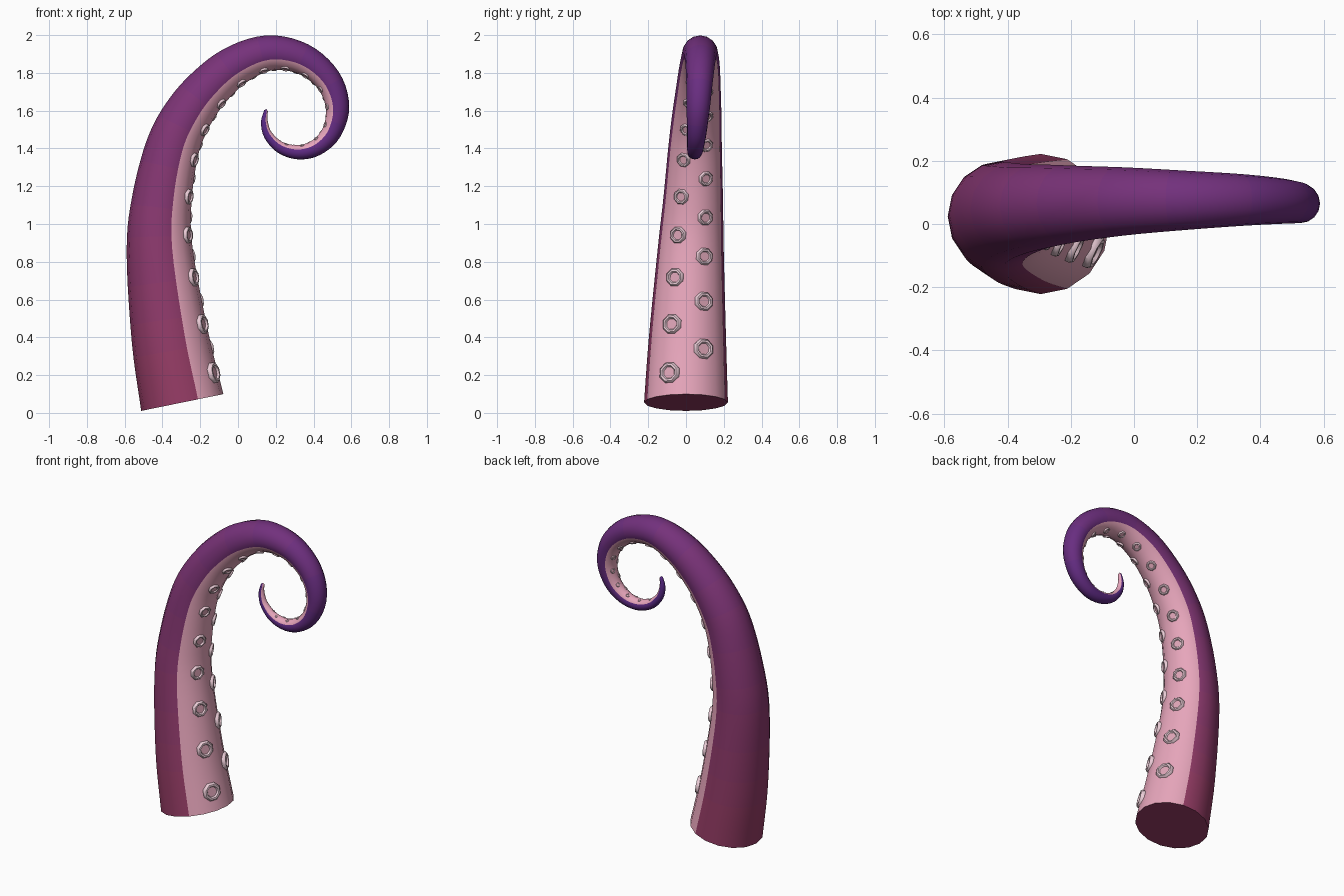
import bpy, bmesh, math
from mathutils import Vector

if "Cube" in bpy.data.objects:
    bpy.data.objects.remove(bpy.data.objects["Cube"])

# centre line: x, y, z, radius
PATH = [
    (-.295, 0, .055, .222), (-.36, .008, .40, .204), (-.415, .025, .86, .175),
    (-.403, .038, 1.13, .158), (-.348, .048, 1.40, .142), (-.27, .057, 1.57, .131),
    (-.165, .065, 1.71, .119), (-.02, .072, 1.835, .107), (.16, .075, 1.905, .094),
    (.34, .076, 1.875, .082), (.475, .072, 1.765, .071), (.527, .065, 1.62, .062),
    (.495, .057, 1.485, .052), (.415, .05, 1.405, .044), (.32, .046, 1.38, .038),
    (.225, .045, 1.405, .031), (.16, .045, 1.47, .024), (.14, .045, 1.54, .018),
    (.148, .045, 1.60, .010),
]
SIDES, STEPS, BANDS = 16, 5, 16


def material(name, rgb):
    m = bpy.data.materials.new(name)
    m.diffuse_color = (*rgb, 1)
    m.use_nodes = True
    m.node_tree.nodes["Principled BSDF"].inputs["Base Color"].default_value = m.diffuse_color
    return m


def spline(a, b, c, d, t):
    return (2 * b + (c - a) * t + (2 * a - 5 * b + 4 * c - d) * t * t
            + (3 * b - a - 3 * c + d) * t ** 3) * .5


# smooth path samples with a frame: centre, radius, tangent, inward, side
P = [Vector(p) for p in PATH]
P = [2 * P[0] - P[1]] + P + [2 * P[-1] - P[-2]]
samples = [spline(*P[i:i + 4], k / STEPS)
           for i in range(len(P) - 3) for k in range(STEPS)] + [P[-2]]
frames = []
for i, s in enumerate(samples):
    t = (samples[min(i + 1, len(samples) - 1)] - samples[max(i - 1, 0)]).to_3d().normalized()
    if i == 0:
        t = Vector((-.20, 0, .98)).normalized()
    side = (Vector((0, 1, 0)) - t * t.y).normalized()
    frames.append((s.to_3d(), s.w, t, side.cross(t), side))
lengths = [0]
for a, b in zip(samples, samples[1:]):
    lengths.append(lengths[-1] + (b - a).to_3d().length)


def finish(bm, name, mats):
    bmesh.ops.recalc_face_normals(bm, faces=bm.faces)
    me = bpy.data.meshes.new(name)
    bm.to_mesh(me)
    bm.free()
    for m in mats:
        me.materials.append(m)
    ob = bpy.data.objects.new(name, me)
    bpy.context.collection.objects.link(ob)
    bpy.ops.object.select_all(action='DESELECT')
    ob.select_set(True)
    bpy.context.view_layer.objects.active = ob
    bpy.ops.object.shade_smooth_by_angle(angle=math.radians(40))
    return ob


# tentacle: swept tube, pink on the inner six faces, purple bands elsewhere
base, tip = Vector((.30, .045, .13)), Vector((.10, .022, .24))
pink = material("underside_pink", (.80, .38, .50))
skin = [material(f"skin_{i}", base.lerp(tip, i / (BANDS - 1))) for i in range(BANDS)]
bm = bmesh.new()
rings = []
for c, r, t, inward, side in frames:
    rings.append([bm.verts.new(c + r * (math.cos(a) * inward + math.sin(a) * side))
                  for a in (2 * math.pi * k / SIDES for k in range(SIDES))])
for i in range(len(rings) - 1):
    band = min(BANDS - 1, int(BANDS * lengths[i] / lengths[-1]))
    for k in range(SIDES):
        n = (k + 1) % SIDES
        f = bm.faces.new((rings[i][k], rings[i][n], rings[i + 1][n], rings[i + 1][k]))
        f.material_index = 0 if k < 3 or k >= SIDES - 3 else band + 1
bm.faces.new(rings[0]).material_index = 1
end = bm.verts.new(frames[-1][0] + frames[-1][2] * .009)
for k in range(SIDES):
    f = bm.faces.new((rings[-1][k], rings[-1][(k + 1) % SIDES], end))
    f.material_index = 0 if k < 3 or k >= SIDES - 3 else BANDS
finish(bm, "tentacle", [pink] + skin)

# suckers: eight-sided cups in two staggered rows
rim = material("sucker_rim", (.82, .60, .67))
cup = material("sucker_cup", (.74, .38, .48))
PROFILE = [(1, -.25), (1, .10), (.85, .27), (.66, .27), (.55, .08)]
bm = bmesh.new()
dist, row = .12, -1
while True:
    i = next((j for j, l in enumerate(lengths) if l >= dist), None)
    if i is None or frames[i][1] < .028:
        break
    u = (dist - lengths[i - 1]) / (lengths[i] - lengths[i - 1])
    c, r, t, inward, side = (a + (b - a) * u for a, b in zip(frames[i - 1], frames[i]))
    ang = row * math.radians(25)
    out = (math.cos(ang) * inward + math.sin(ang) * side).normalized()
    across = out.cross(t).normalized()
    size = .27 * r
    loops = []
    for pr, ph in PROFILE:
        loops.append([bm.verts.new(c + out * (r * .985 + ph * size) + size * pr
                                   * (math.cos(a) * t + math.sin(a) * across))
                      for a in (math.pi * (k + .5) / 4 for k in range(8))])
    for lo, hi in zip(loops, loops[1:]):
        for k in range(8):
            n = (k + 1) % 8
            bm.faces.new((lo[k], lo[n], hi[n], hi[k]))
    bm.faces.new(loops[-1]).material_index = 1
    bm.faces.new(loops[0][::-1])
    dist += .03 + .50 * r
    row = -row
finish(bm, "suckers", [rim, cup])
